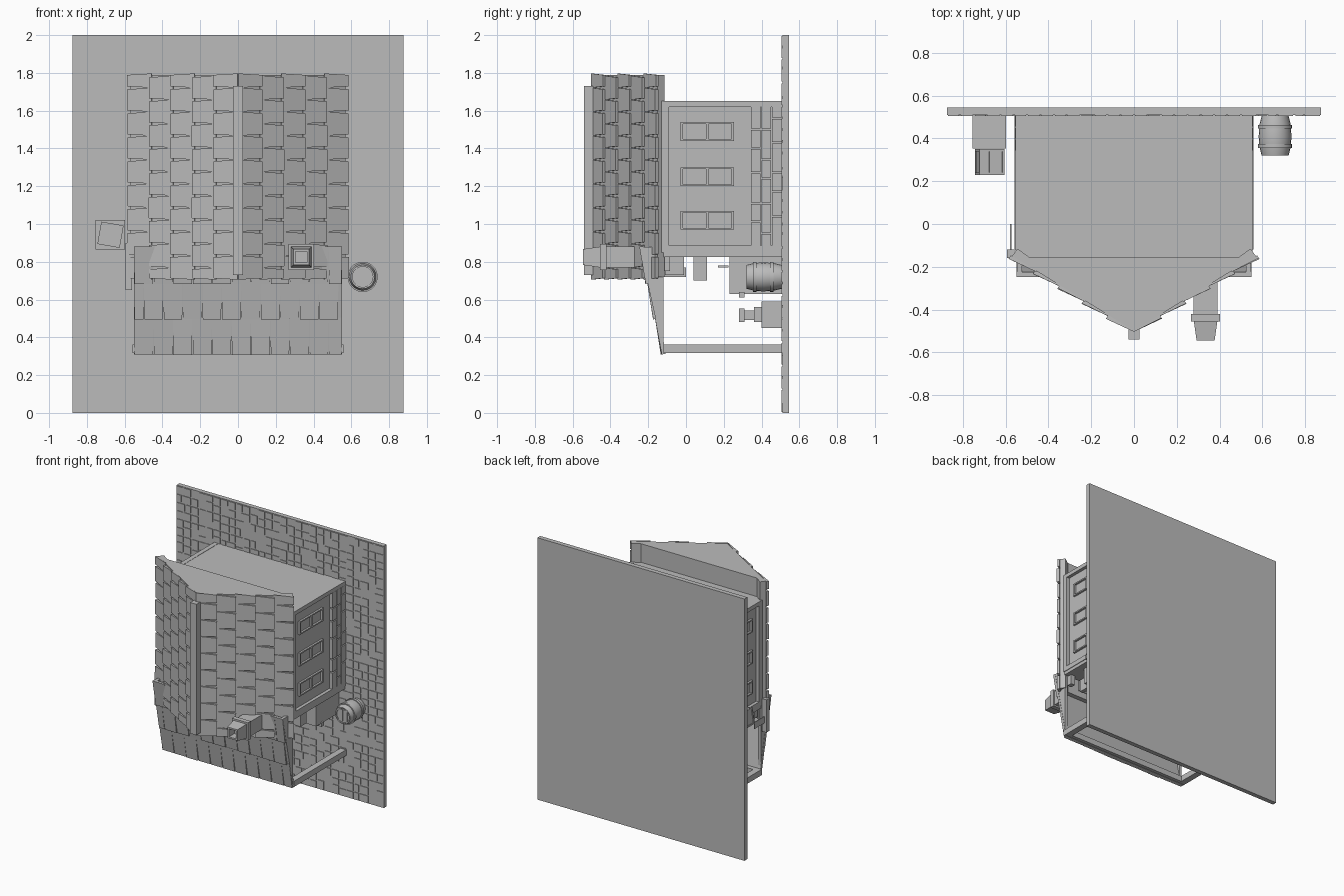
import bpy, bmesh, math, random
from mathutils import Vector, Matrix

if "Cube" in bpy.data.objects:
    bpy.data.objects.remove(bpy.data.objects["Cube"])

random.seed(4)
grey = bpy.data.materials.new("plain grey")
grey.diffuse_color = (0.5, 0.5, 0.5, 1)
grey.use_nodes = True
grey.node_tree.nodes["Principled BSDF"].inputs["Base Color"].default_value = grey.diffuse_color


def finish(name, bm):
    bmesh.ops.recalc_face_normals(bm, faces=bm.faces)
    me = bpy.data.meshes.new(name)
    bm.to_mesh(me)
    bm.free()
    me.materials.append(grey)
    ob = bpy.data.objects.new(name, me)
    bpy.context.collection.objects.link(ob)
    return ob


def add_box(bm, x0, x1, y0, y1, z0, z1, rot=0.0):
    """Box by limits, optionally turned about its own y axis."""
    m = (Matrix.Translation(((x0 + x1) / 2, (y0 + y1) / 2, (z0 + z1) / 2))
         @ Matrix.Rotation(rot, 4, 'Y') @ Matrix.Diagonal((x1 - x0, y1 - y0, z1 - z0, 1)))
    bmesh.ops.create_cube(bm, size=1, matrix=m)


def boxes(name, items):
    bm = bmesh.new()
    for it in items:
        add_box(bm, *it)
    return finish(name, bm)


def add_loft(bm, rings, closed=True):
    """Skin a stack of vertex rings and cap both ends."""
    vr = [[bm.verts.new(p) for p in r] for r in rings]
    n = len(vr[0])
    for a, b in zip(vr, vr[1:]):
        for i in range(n):
            bm.faces.new((a[i], a[(i + 1) % n], b[(i + 1) % n], b[i]))
    bm.faces.new(vr[0])
    bm.faces.new(vr[-1][::-1])


def add_tile(bm, o, u, v, n, u0, u1, va, vb, taper, t0, t1):
    """Wedge shingle: thin at u0, thick and narrower at u1."""
    def ring(uu, a, b, t):
        return [o + u * uu + v * a, o + u * uu + v * b,
                o + u * uu + v * b + n * t, o + u * uu + v * a + n * t]
    add_loft(bm, [ring(u0, va, vb, t0), ring(u1, va + taper, vb - taper, t1)])


def shingles(name, o, u, v, n, length, width, courses, pitch, taper, t0, t1):
    bm = bmesh.new()
    step = length / courses
    for c in range(courses):
        a = -pitch / 2 if c % 2 else 0.0
        while a < width - 0.01:
            lo, hi = max(a, 0), min(a + pitch, width)
            if hi - lo > 0.03:
                add_tile(bm, o, u, v, n, c * step, (c + 1) * step + 0.008, lo, hi,
                         taper, t0, t1 + random.uniform(-.003, .003))
            a += pitch
    return finish(name, bm)


# Ground slab with raised paving stones
boxes("ground_slab", [(-.875, .875, .51, .545, 0, 2)])
stones = []
cell = 0.125
for i in range(14):
    for j in range(16):
        x, z = -.875 + i * cell, j * cell
        kind = random.random()
        for k in range(2):
            o = k * cell / 2
            cut = random.choice((.045, .06, .075))
            g = .005
            for a, b in ((0, cut), (cut, cell)):
                if random.random() < .2:
                    continue
                if kind < .6:
                    s = (x + a + g, x + b - g, .505, .512, z + o + g, z + o + cell / 2 - g)
                else:
                    s = (x + o + g, x + o + cell / 2 - g, .505, .512, z + a + g, z + b - g)
                stones.append(s)
boxes("paving_stones", stones)

# House body and its corner framing
boxes("house_body", [(-.53, .53, -.155, .511, .86, 1.648)])
frame = []
for s in (-1, 1):
    xa, xb = sorted((s * .52, s * .555))
    frame += [(xa, xb, -.12, .511, .85, .885), (xa, xb, -.12, .511, 1.62, 1.65),
              (xa, xb, -.13, -.09, .85, 1.65)]
boxes("wall_frame", frame)

# Stone footing along both side walls
foot = []
for s in (-1, 1):
    xa, xb = sorted((s * .52, s * .556))
    for r, (ya, yb) in enumerate(((.345, .395), (.4, .45), (.455, .508))):
        z = .885
        k = 0
        while z < 1.61:
            h = .07 if (r == 1 and k == 0) else (.13, .1, .16)[(k + r) % 3]
            foot.append((xa, xb, ya, yb, z, min(z + h - .008, 1.62)))
            z += h
            k += 1
boxes("stone_footing", foot)

# Side windows: thin frame around each pane
win = []
for s in (-1, 1):
    xa, xb = sorted((s * .525, s * .545))
    for zc in (1.02, 1.25, 1.49):
        for y in (-.03, .105, .24):
            win.append((xa, xb, y, y + .014, zc - .05, zc + .05))
        for z in (zc - .05, zc + .04):
            win.append((xa, xb, -.03, .254, z, z + .01))
boxes("side_windows", win)

# Main roof: solid gable prism with drooping eaves
prof = [(0, -.5), (.57, -.15), (.545, -.115), (.49, -.155),
        (-.49, -.155), (-.545, -.115), (-.57, -.15)]
bm = bmesh.new()
add_loft(bm, [[(x, y, z) for x, y in prof] for z in (.72, 1.79)])
finish("main_roof", bm)
for s, side in ((-1, "left"), (1, "right")):
    u = Vector((s * .57, .35, 0)).normalized()
    n = Vector((s * .35, -.57, 0)).normalized()
    shingles(side + "_roof_shingles", Vector((0, -.5, .705)), u, Vector((0, 0, 1)), n,
             .668, 1.092, 5, .127, .008, .004, .018)
boxes("roof_ridge", [(-.026, .026, -.54, -.49, .73, 1.73)])

# Porch roof: sloping sheet, end gables and shingles
u = Vector((0, .125, -.57)).normalized()
n = Vector((0, -.57, -.125)).normalized()
bm = bmesh.new()
sheet = [(-.245, .88), (-.12, .31), (-.105, .315), (-.225, .88)]
add_loft(bm, [[(x, y, z) for y, z in sheet] for x in (-.55, .55)])
for s in (-1, 1):
    tri = [(-.24, .878), (-.12, .36), (-.12, .878)]
    add_loft(bm, [[(x, y, z) for y, z in tri] for x in (s * .525, s * .548)])
finish("porch_roof", bm)
shingles("porch_shingles", Vector((-.55, -.245, .88)), u, Vector((1, 0, 0)), n,
         .575, 1.1, 3, .103, .003, .002, .011)

# Porch posts and beam
boxes("porch_posts", [(s * .535 - .024, s * .535 + .024, -.12, .51, .318, .362) for s in (-1, 1)])
boxes("porch_beam", [(-.559, .559, -.12, -.08, .318, .362)])
boxes("porch_rafters", [(s * .5 - .018, s * .5 + .018, -.125, -.085, .75, .87) for s in (-1, 1)])

# Front wall features under the porch
boxes("front_wall_trim", [(-.55, .55, -.12, .51, .825, .862), (-.5, .5, .04, .11, .70, .83),
                          (-.3, .3, .17, .225, .77, .78)])
boxes("front_counter", [(-.5, .5, .23, .505, .63, .83), (-.51, .51, .28, .31, .61, .64)])
boxes("wall_brackets", [(x - .015, x + .015, -.11, -.01, .73, .83) for x in (-.4, 0, .4)])

# Chimney: shaft, collar and hollow tapered pot
def square(c, y, h):
    return [(c[0] + a * h, y, c[1] + b * h) for a, b in ((-1, -1), (1, -1), (1, 1), (-1, 1))]


cc = (.335, .825)
bm = bmesh.new()
add_loft(bm, [square(cc, y, h) for y, h in ((-.15, .056), (-.42, .056))])
add_loft(bm, [square(cc, y, h) for y, h in ((-.42, .068), (-.455, .068))])
add_loft(bm, [square(cc, y, h) for y, h in
              ((-.455, .055), (-.545, .042), (-.545, .03), (-.48, .03))])
finish("chimney", bm)

# Barrel with bulging staves, sunken lid and hoops
def circle(y, r, n=20):
    return [(.66 + r * math.cos(i * math.tau / n), y, .72 + r * math.sin(i * math.tau / n))
            for i in range(n)]


bm = bmesh.new()
add_loft(bm, [circle(y, r) for y, r in ((.51, .062), (.47, .072), (.41, .077), (.36, .073),
                                        (.32, .063), (.32, .054), (.328, .054))])
for y, r in ((.365, .08), (.455, .08)):
    add_loft(bm, [circle(y + d, r) for d in (-.009, .009)])
for x in (.64, .68):
    add_box(bm, x - .016, x + .016, .322, .33, .675, .765)
barrel = finish("barrel", bm)
bpy.context.view_layer.objects.active = barrel
barrel.select_set(True)
bpy.ops.object.shade_smooth_by_angle(angle=math.radians(30))
barrel.select_set(False)


# Crates: inset core, edge boards and slats, turned about y
def crate(name, cx, cy, cz, s, rot):
    bm = bmesh.new()
    h, t = s / 2, s * .09
    add_box(bm, -h + t / 2, h - t / 2, -h + t / 2, h - t / 2, -h + t / 2, h - t / 2)
    for a in (-1, 1):
        for b in (-1, 1):
            p, q = sorted((a * h, a * (h - t)))
            r, w = sorted((b * h, b * (h - t)))
            add_box(bm, -h, h, p, q, r, w)
            add_box(bm, p, q, -h, h, r, w)
            add_box(bm, p, q, r, w, -h, h)
    for k in (-1, 0, 1):
        c = k * s * .25
        add_box(bm, c - s * .1, c + s * .1, -h + .003, h - .003, -h + .003, h - .003)
    ob = finish(name, bm)
    ob.location = (cx, cy, cz)
    ob.rotation_euler = (0, rot, 0)


crate("large_crate", -.677, .431, .943, .155, 0)
crate("small_crate", -.675, .29, .943, .12, math.radians(10))

# Stepped pedestal beneath the porch
boxes("porch_pedestal", [(-.37, -.23, .40, .508, .45, .59), (-.34, -.26, .36, .40, .48, .56),
                         (-.325, -.275, .31, .36, .492, .542), (-.335, -.265, .28, .31, .482, .552)])

# Hanging lantern by the left eave
boxes("eave_lantern", [(-.595, -.56, -.16, -.12, .65, .9), (-.58, -.574, -.12, 0, .72, .77)])
